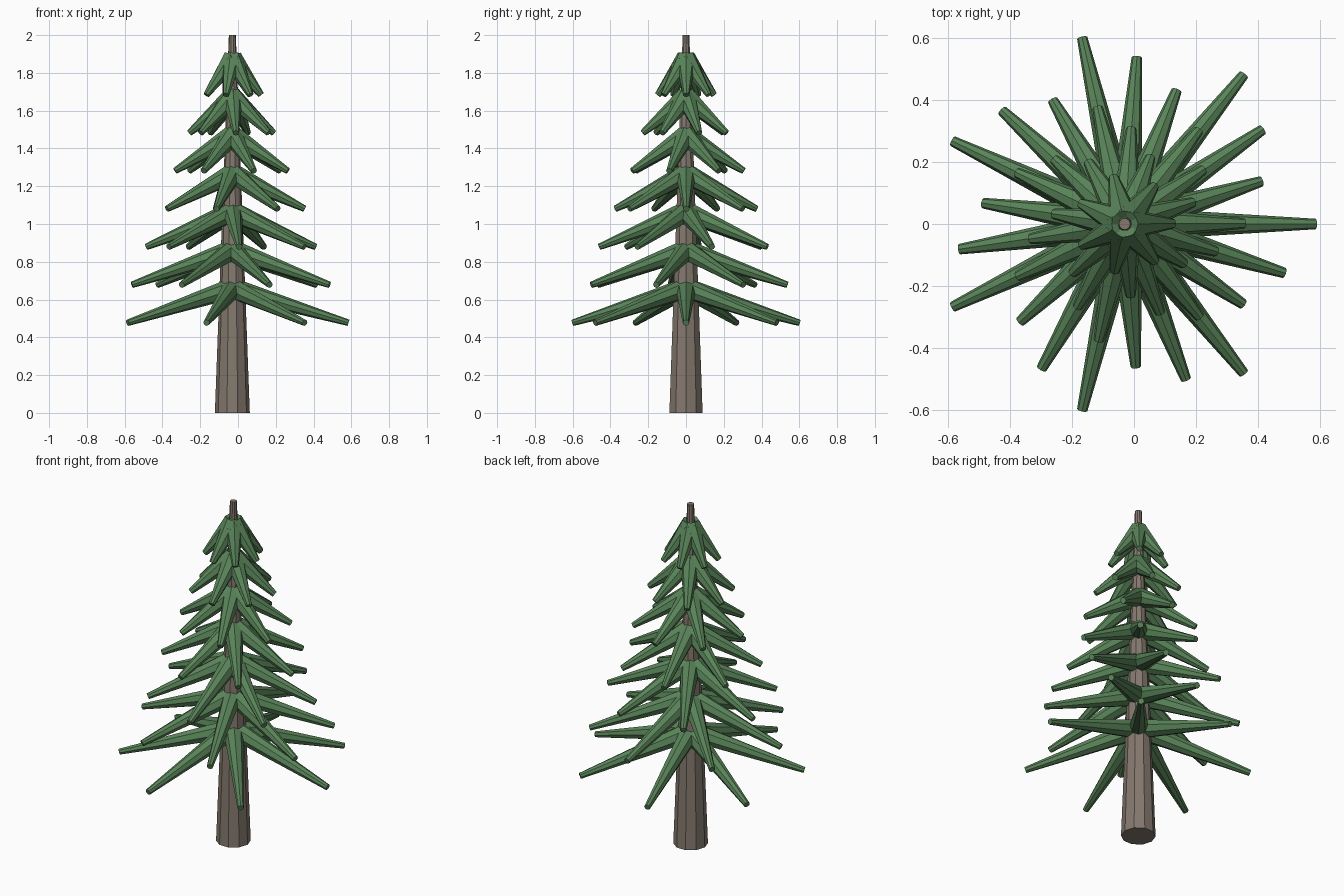
import bpy, math
from mathutils import Vector, Matrix

if "Cube" in bpy.data.objects:
    bpy.data.objects.remove(bpy.data.objects["Cube"])

CX = -0.03          # trunk axis
TIERS, BRANCHES = 7, 7


def material(name, color):
    m = bpy.data.materials.new(name)
    m.diffuse_color = (*color, 1)
    m.use_nodes = True
    m.node_tree.nodes["Principled BSDF"].inputs["Base Color"].default_value = m.diffuse_color
    return m


bark = material("bark", (0.23, 0.19, 0.155))
needles = material("needles", (0.10, 0.23, 0.10))


def limb(name, start, end, r1, r2, sides, mat):
    """Tapered flat-sided cylinder between two points."""
    axis = end - start
    bpy.ops.mesh.primitive_cone_add(vertices=sides, radius1=r1, radius2=r2, depth=axis.length)
    ob = bpy.context.object
    ob.name = name
    z = axis.normalized()
    if abs(z.z) < 0.999:
        side = Vector((0, 0, 1)).cross(z).normalized()
        rot = Matrix((side, z.cross(side), z)).transposed()
    else:
        # a corner of the trunk points along x
        rot = Matrix.Rotation(math.pi / 2, 3, 'Z')
    ob.matrix_world = Matrix.Translation((start + end) / 2) @ rot.to_4x4()
    ob.data.materials.append(mat)
    return ob


# Trunk
limb("trunk", Vector((CX, 0, 0)), Vector((CX, 0, 2)), 0.0925, 0.0185, 10, bark)

# Tiers of drooping branches, each tier turned and shorter than the one below
for t in range(TIERS):
    z = 0.66 + 0.2025 * t
    reach = 0.615 - 0.077 * t
    for b in range(BRANCHES):
        a = b * math.tau / BRANCHES + 0.6 * t
        tip = Vector((CX + reach * math.cos(a), reach * math.sin(a), 0.477 + 0.201 * t))
        limb(f"branch_{t + 1}_{b + 1}", Vector((CX, 0, z)), tip, 0.055, 0.017, 8, needles)
